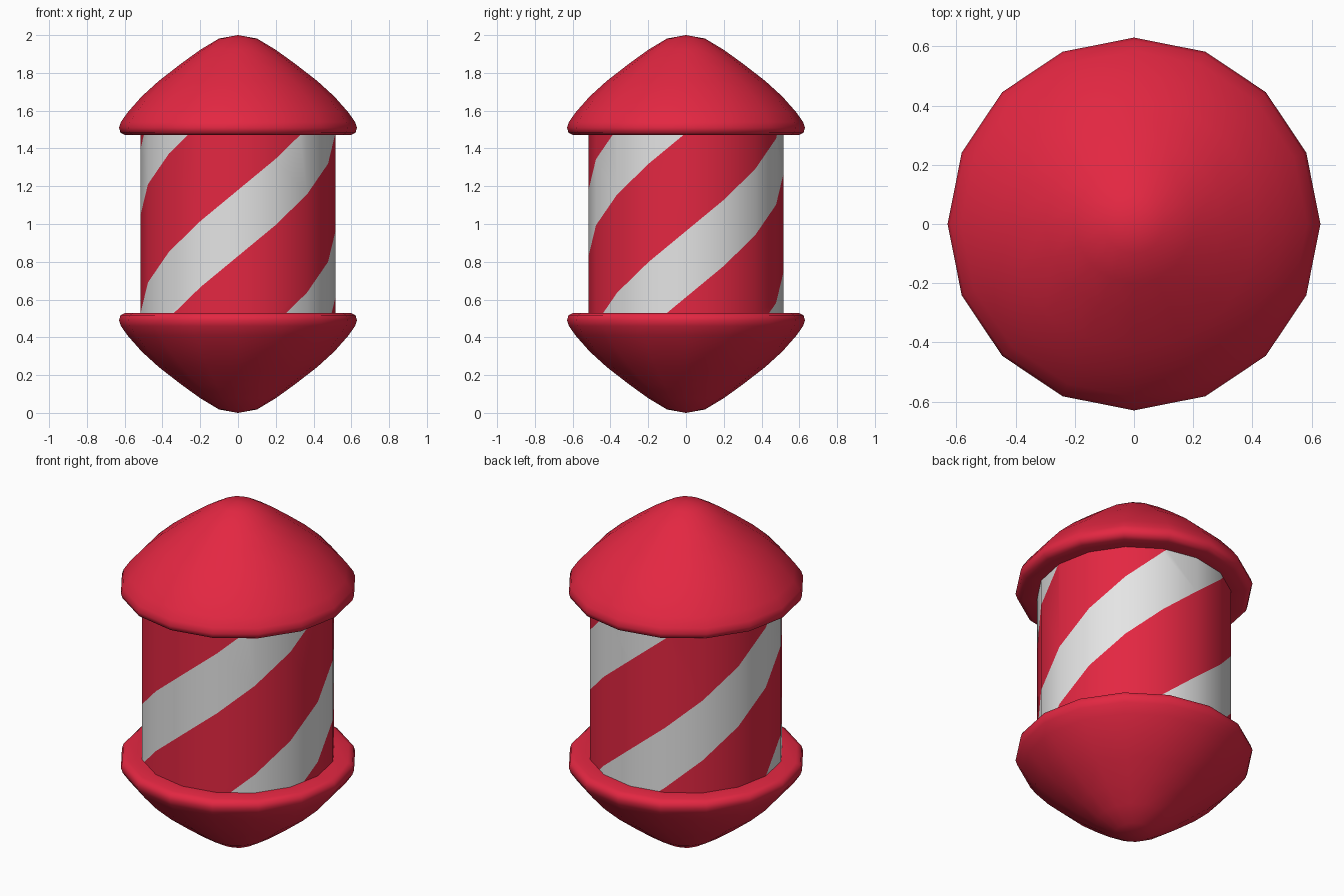
import bpy, bmesh, math

if "Cube" in bpy.data.objects:
    bpy.data.objects.remove(bpy.data.objects["Cube"])

SIDES = 16
R_BODY, Z_LOW, Z_HIGH = 0.516, 0.53, 1.47
PITCH, WHITE_H = 0.87, 0.35          # three stripe pairs around the drum
RISE = 3 * PITCH / SIDES             # climb of a stripe per side


def material(name, rgb):
    m = bpy.data.materials.new(name)
    m.diffuse_color = (*rgb, 1)
    m.use_nodes = True
    m.node_tree.nodes["Principled BSDF"].inputs["Base Color"].default_value = m.diffuse_color
    return m


RED = material("red", (0.77, 0.02, 0.054))
WHITE = material("white", (0.78, 0.78, 0.78))


def finish(name, bm, mats, angle):
    bmesh.ops.recalc_face_normals(bm, faces=bm.faces)
    mesh = bpy.data.meshes.new(name)
    bm.to_mesh(mesh)
    bm.free()
    for m in mats:
        mesh.materials.append(m)
    ob = bpy.data.objects.new(name, mesh)
    bpy.context.collection.objects.link(ob)
    bpy.ops.object.select_all(action='DESELECT')
    ob.select_set(True)
    bpy.context.view_layer.objects.active = ob
    bpy.ops.object.shade_smooth_by_angle(angle=math.radians(angle))
    return ob


def ring_point(r, k, z):
    # side 0 starts at the front (-y) and counts towards +x
    a = 2 * math.pi * k / SIDES - math.pi / 2
    return (r * math.cos(a), r * math.sin(a), z)


# Domed cap profile: apex, dome, rounded rim, flat underside
CAP = [(0, 2.0), (0.10, 1.982), (0.20, 1.922), (0.30, 1.85), (0.42, 1.757),
       (0.51, 1.675), (0.585, 1.59), (0.62, 1.54), (0.63, 1.51),
       (0.622, 1.483), (0.595, 1.47), (R_BODY - 0.004, 1.47)]


def cap(name, flip):
    bm = bmesh.new()
    prof = [(r, 2 - z if flip else z) for r, z in CAP]
    apex = bm.verts.new((0, 0, prof[0][1]))
    rings = [[bm.verts.new(ring_point(r, k, z)) for k in range(SIDES)]
             for r, z in prof[1:]]
    for k in range(SIDES):
        j = (k + 1) % SIDES
        bm.faces.new((apex, rings[0][k], rings[0][j]))
        for a, b in zip(rings, rings[1:]):
            bm.faces.new((a[k], b[k], b[j], a[j]))
    return finish(name, bm, [RED], 60)


cap("top_cap", False)
cap("bottom_cap", True)

# Striped drum: slanted quads on every side, trimmed flat top and bottom
bm = bmesh.new()
for k in range(SIDES):
    for n in range(-5, 3):
        z0 = 0.83 + RISE * k + PITCH * n
        for lo, hi, mat in ((z0, z0 + WHITE_H, 1), (z0 + WHITE_H, z0 + PITCH, 0)):
            if hi + RISE < Z_LOW or lo > Z_HIGH:
                continue
            f = bm.faces.new([bm.verts.new(ring_point(R_BODY, kk, z)) for kk, z in
                              ((k, lo), (k + 1, lo + RISE), (k + 1, hi + RISE), (k, hi))])
            f.material_index = mat
for z, d in ((Z_LOW, -1), (Z_HIGH, 1)):
    bmesh.ops.bisect_plane(bm, geom=bm.verts[:] + bm.edges[:] + bm.faces[:], dist=1e-5,
                           plane_co=(0, 0, z), plane_no=(0, 0, d), clear_outer=True)
bmesh.ops.remove_doubles(bm, verts=bm.verts, dist=1e-4)
finish("striped_drum", bm, [RED, WHITE], 40)
